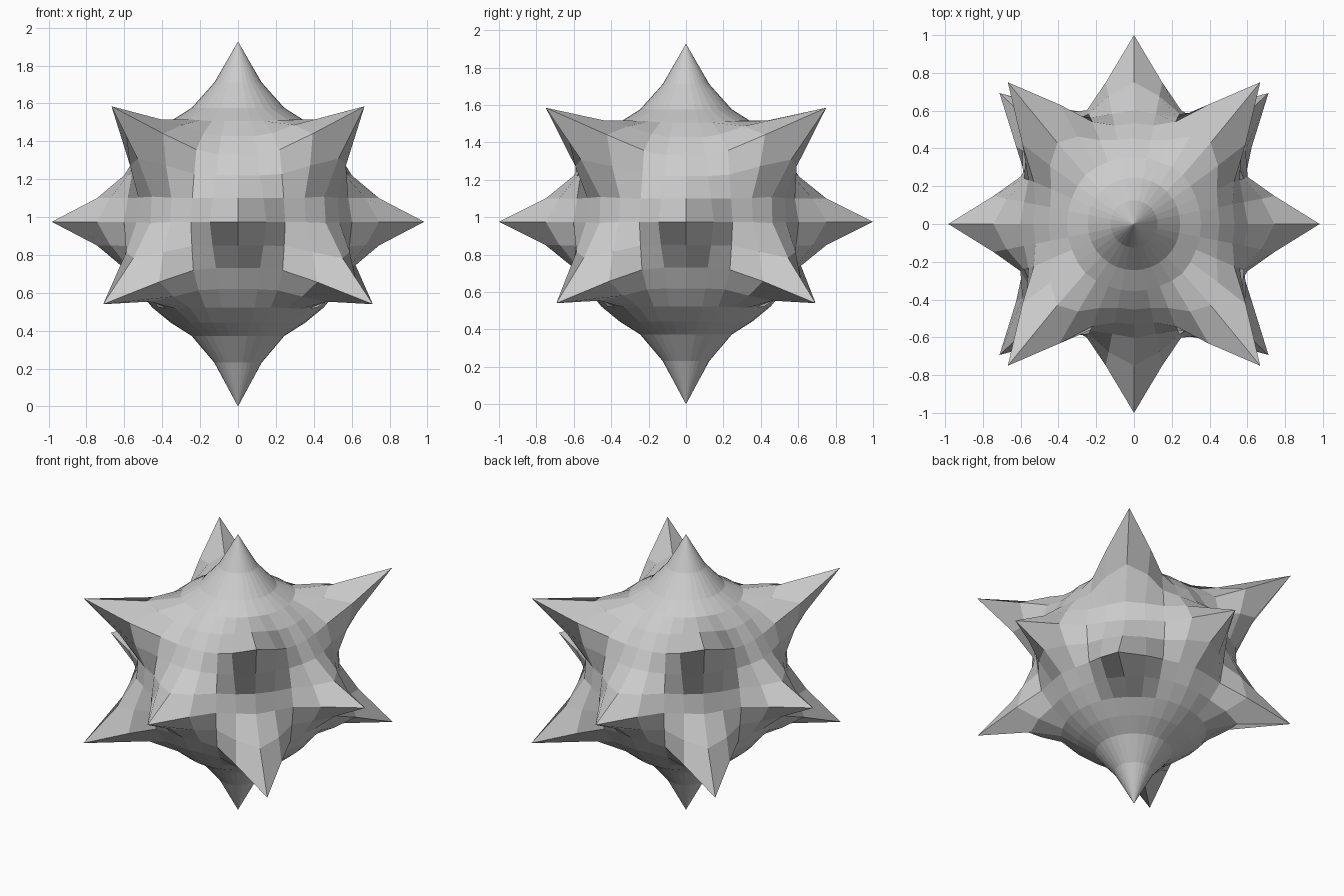
import bpy, bmesh
from mathutils import Vector

if "Cube" in bpy.data.objects:
    bpy.data.objects.remove(bpy.data.objects["Cube"])

RADIUS, CENTRE_Z, REACH = 0.64, 0.975, 0.305

# Low-poly ball
bpy.ops.mesh.primitive_uv_sphere_add(segments=32, ring_count=16, radius=RADIUS)
ball = bpy.context.object
ball.name = "spiked_ball"

# Spike tips relative to the ball centre: (nearest ball direction, tip position)
spikes = [
    ((0, 0, 1), (0, 0, 0.952)),
    ((0, 0, -1), (0, 0, -0.975)),
]
for s in (-1, 1):
    spikes.append(((s, 0, 0), (s * 0.983, 0, 0)))
    spikes.append(((0, s, 0), (0, s * 1.0, 0)))
    for t in (-1, 1):
        # upper and lower diagonal spikes
        spikes.append(((s * 0.588, t * 0.588, 0.5556), (s * 0.668, t * 0.75, 0.61)))
        spikes.append(((s * 0.6533, t * 0.6533, -0.3827), (s * 0.712, t * 0.693, -0.435)))

# Pull each spike out: widen in plan, shift in height, with a sharp falloff
bm = bmesh.new()
bm.from_mesh(ball.data)
rest = [v.co.copy() for v in bm.verts]
for direction, tip in spikes:
    tip = Vector(tip)
    target = Vector(direction) * RADIUS
    base = min(rest, key=lambda p: (p - target).length)
    for v, p in zip(bm.verts, rest):
        d = (p - base).length
        if d < REACH:
            f = (1 - d / REACH) ** 2
            for i in (0, 1):
                if abs(base[i]) > 1e-4:
                    v.co[i] += p[i] * f * (tip[i] / base[i] - 1)
                elif abs(base[2]) < 1e-4:
                    j = 1 - i
                    v.co[i] += p[i] * f * (tip[j] / base[j] - 1)
            v.co.z += f * (tip.z - base.z)
bm.to_mesh(ball.data)
bm.free()
ball.location.z = CENTRE_Z
